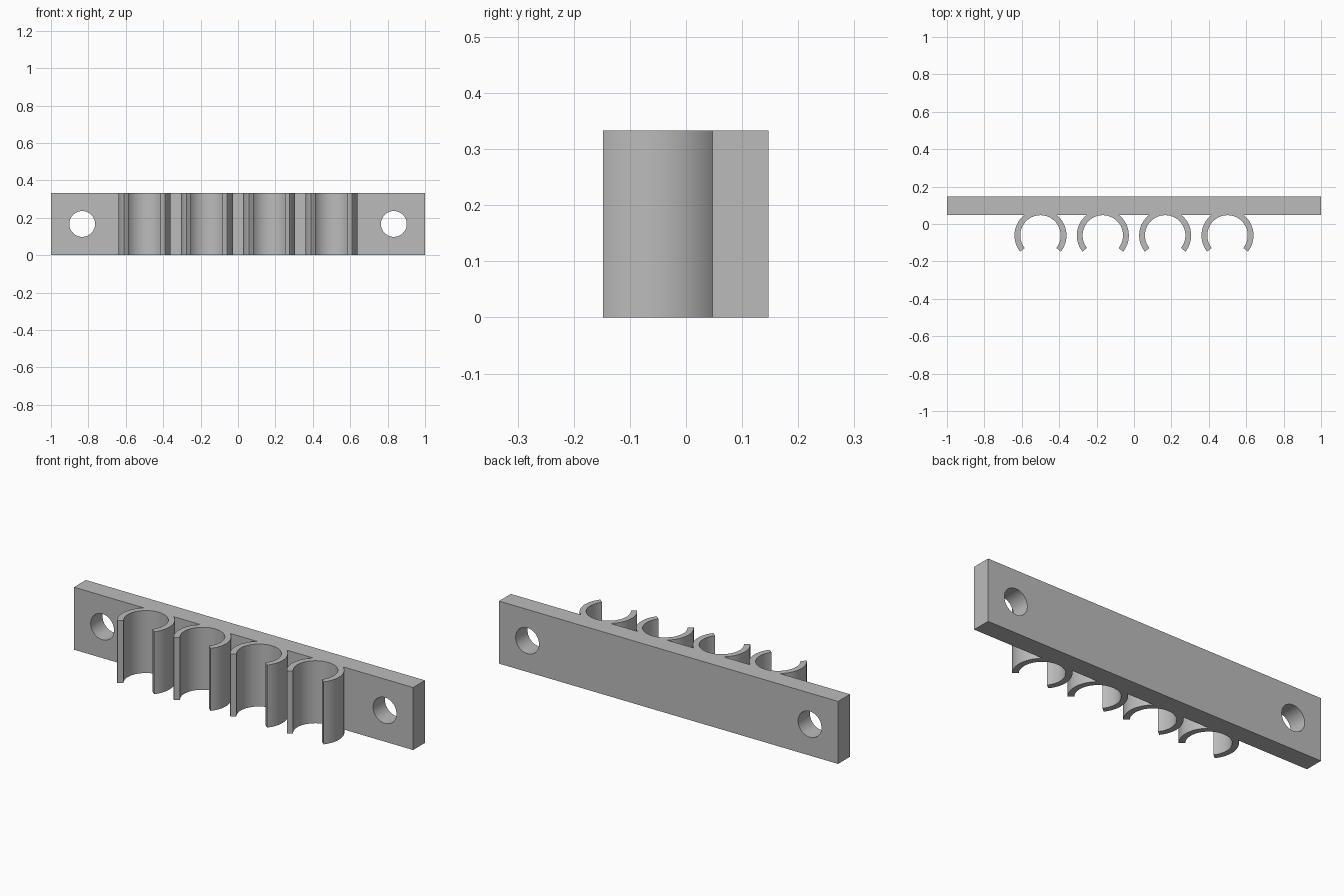
import bpy
import bmesh
from math import sin, cos, asin, pi, radians
from mathutils import Matrix

if "Cube" in bpy.data.objects:
    bpy.data.objects.remove(bpy.data.objects["Cube"])

HEIGHT = 1 / 3
PLATE_FRONT, PLATE_BACK = 0.047, 0.147
OUTER, INNER = 0.139, 0.108
CLIP_Y = PLATE_FRONT - INNER      # bore is tangent to the plate face
TIP = radians(-38.5)              # angle of the jaw tips
STEPS = 32

grey = bpy.data.materials.new("plain grey")
grey.use_nodes = True
colour = (0.5, 0.5, 0.5, 1)
grey.diffuse_color = colour
grey.node_tree.nodes["Principled BSDF"].inputs["Base Color"].default_value = colour


def make_object(name, bm):
    bmesh.ops.recalc_face_normals(bm, faces=bm.faces)
    mesh = bpy.data.meshes.new(name)
    bm.to_mesh(mesh)
    bm.free()
    mesh.materials.append(grey)
    obj = bpy.data.objects.new(name, mesh)
    bpy.context.collection.objects.link(obj)
    return obj


def activate(obj):
    bpy.ops.object.select_all(action='DESELECT')
    obj.select_set(True)
    bpy.context.view_layer.objects.active = obj


def smooth(obj):
    activate(obj)
    bpy.ops.object.shade_smooth_by_angle(angle=radians(30))


def arc(radius, start, end):
    angles = [start + (end - start) * i / STEPS for i in range(STEPS + 1)]
    return [(radius * cos(a), CLIP_Y + radius * sin(a)) for a in angles]


# Mounting plate
bm = bmesh.new()
depth = PLATE_BACK - PLATE_FRONT
centre = Matrix.Translation((0, PLATE_FRONT + depth / 2, HEIGHT / 2))
bmesh.ops.create_cube(bm, size=1, matrix=centre @ Matrix.Diagonal((2, depth, HEIGHT, 1)))
plate = make_object("mounting_plate", bm)

# Screw holes through both ends
for side in (-1, 1):
    bm = bmesh.new()
    place = Matrix.Translation((side * 0.833, 0.1, HEIGHT / 2)) @ Matrix.Rotation(pi / 2, 4, 'X')
    bmesh.ops.create_cone(bm, cap_ends=True, segments=48, radius1=0.069,
                          radius2=0.069, depth=0.4, matrix=place)
    cutter = make_object("hole_cutter", bm)
    cutter.hide_render = True
    cut = plate.modifiers.new("screw_hole", 'BOOLEAN')
    cut.operation = 'DIFFERENCE'
    cut.solver = 'EXACT'
    cut.object = cutter
    activate(plate)
    bpy.ops.object.modifier_apply(modifier=cut.name)
    bpy.data.objects.remove(cutter)
smooth(plate)

# Open ring clips, each a mirrored pair of curved jaws
root = asin((PLATE_FRONT - CLIP_Y) / OUTER)   # where the outside meets the plate
jaw = arc(OUTER, TIP, root) + arc(INNER, pi / 2, TIP)
for number, x in enumerate((-0.5, -1 / 6, 1 / 6, 0.5), 1):
    bm = bmesh.new()
    for side in (-1, 1):
        base = bm.faces.new([bm.verts.new((x + side * px, py, 0)) for px, py in jaw])
        grown = bmesh.ops.extrude_face_region(bm, geom=[base], use_keep_orig=True)
        top = [v for v in grown["geom"] if isinstance(v, bmesh.types.BMVert)]
        bmesh.ops.translate(bm, verts=top, vec=(0, 0, HEIGHT))
    smooth(make_object(f"ring_clip_{number}", bm))
